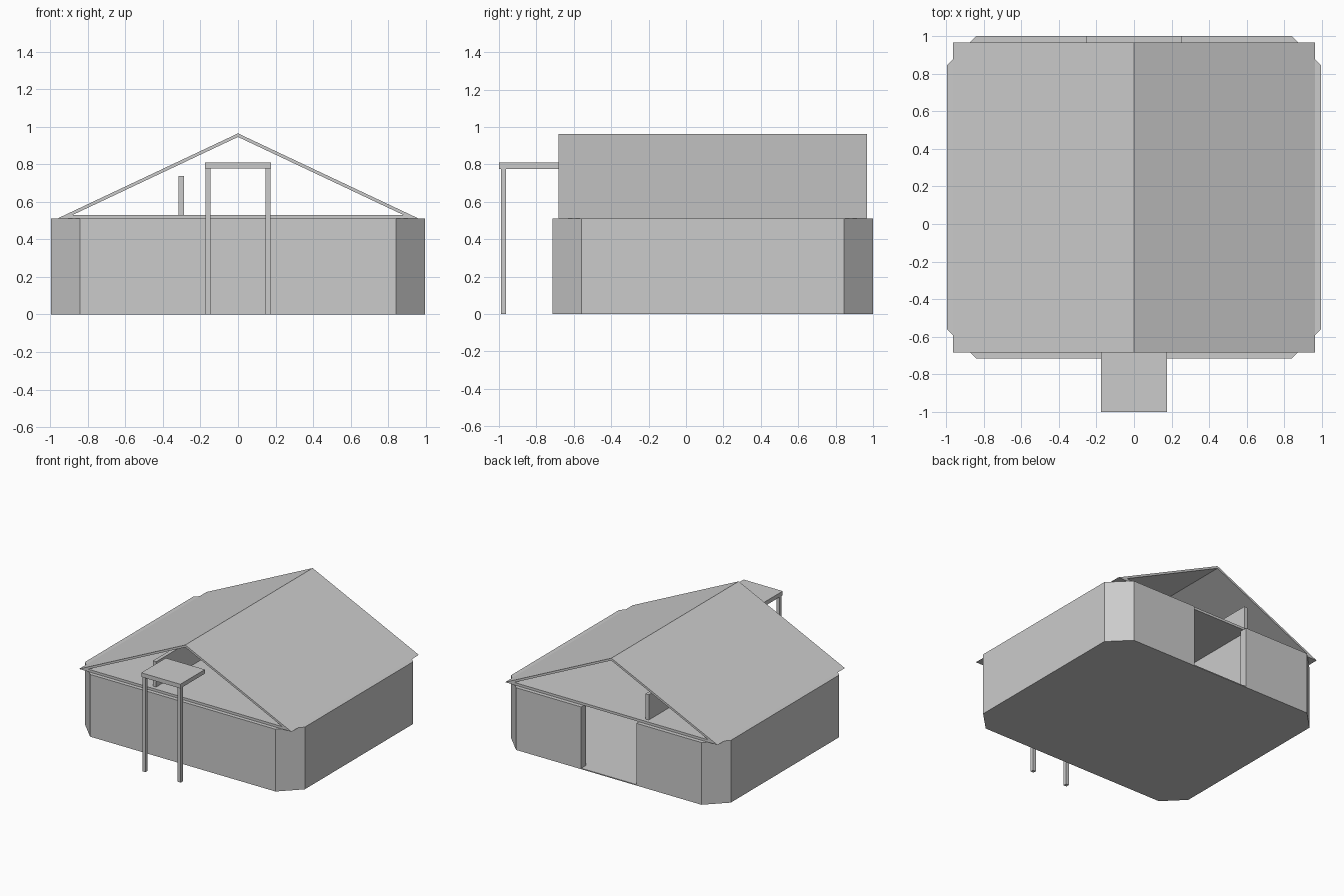
import bpy
import bmesh

cube = bpy.data.objects.get("Cube")
if cube:
    bpy.data.objects.remove(cube, do_unlink=True)

GREY = (0.6, 0.6, 0.6, 1.0)
grey = bpy.data.materials.new("plain_grey")
grey.use_nodes = True
grey.diffuse_color = GREY
grey.node_tree.nodes["Principled BSDF"].inputs["Base Color"].default_value = GREY


def finish(name, bm):
    bmesh.ops.recalc_face_normals(bm, faces=bm.faces)
    mesh = bpy.data.meshes.new(name)
    bm.to_mesh(mesh)
    bm.free()
    mesh.materials.append(grey)
    obj = bpy.data.objects.new(name, mesh)
    bpy.context.collection.objects.link(obj)
    return obj


def prism(name, points, shift):
    """Extrude a closed outline of 3D points along shift."""
    bm = bmesh.new()
    face = bm.faces.new([bm.verts.new(p) for p in points])
    grown = bmesh.ops.extrude_face_region(bm, geom=[face], use_keep_orig=True)
    verts = [v for v in grown["geom"] if isinstance(v, bmesh.types.BMVert)]
    bmesh.ops.translate(bm, verts=verts, vec=shift)
    return finish(name, bm)


def box(name, x, y, z):
    corners = [(x[0], y[0], z[0]), (x[1], y[0], z[0]),
               (x[1], y[1], z[0]), (x[0], y[1], z[0])]
    return prism(name, corners, (0, 0, z[1] - z[0]))


# House plan: rectangle with cut corners and a doorway in the back
WIDE, FRONT, BACK, CUT = 0.997, -0.715, 1.0, 0.156
WALL, DOOR, FLOOR, EAVE = 0.065, 0.25, 0.008, 0.51


def half_plan(inset):
    w, f, b = WIDE - inset, FRONT + inset, BACK - inset
    c = CUT - inset * 0.59
    return [(w - c, f), (w, f + c), (w, b - c), (w - c, b)]


def mirrored(points):
    return [(-x, y) for x, y in reversed(points)]


half = half_plan(0)
prism("floor", [(x, y, 0) for x, y in half + mirrored(half)], (0, 0, FLOOR))

# Walls: one outline running round the outside and back round the inside
outer = half + [(DOOR, BACK)]
inner = half_plan(WALL) + [(DOOR, BACK - WALL)]
ring = mirrored(outer) + outer + inner[::-1] + mirrored(inner)[::-1]
bm = bmesh.new()
path_out = mirrored(outer) + outer
path_in = mirrored(inner) + inner
levels = [[[bm.verts.new((x, y, z)) for x, y in path] for path in (path_out, path_in)]
          for z in (FLOOR, EAVE)]
(low_out, low_in), (top_out, top_in) = levels
for i in range(len(path_out) - 1):
    j = i + 1
    for a, b in ((low_out, top_out), (top_out, top_in), (top_in, low_in), (low_in, low_out)):
        bm.faces.new((a[i], a[j], b[j], b[i]))
for i in (0, -1):
    bm.faces.new((low_out[i], top_out[i], top_in[i], low_in[i]))
finish("walls", bm)

# Open gabled roof with its flat ceiling, a hollow triangle in section
ROOF_FRONT, ROOF_BACK = -0.683, 0.967
outline = [(-0.963, EAVE), (0, 0.964), (0.963, EAVE)]
hollow = [(-0.88, 0.53), (0, 0.945), (0.88, 0.53)]
bm = bmesh.new()
ends = [[[bm.verts.new((x, y, z)) for x, z in tri] for tri in (outline, hollow)]
        for y in (ROOF_FRONT, ROOF_BACK)]
(out_f, in_f), (out_b, in_b) = ends
for i in range(3):
    j = (i + 1) % 3
    for a, b in ((out_f, out_b), (out_b, in_b), (in_b, in_f), (in_f, out_f)):
        bm.faces.new((a[i], a[j], b[j], b[i]))
finish("gable_roof", bm)

# Inner partition rising through the ceiling into the attic
box("partition", (-0.317, -0.287), (FRONT + WALL, BACK - WALL), (FLOOR, 0.737))

# Porch canopy on two posts
box("porch_canopy", (-0.177, 0.177), (-1.0, ROOF_FRONT), (0.776, 0.81))
for side, name in ((-1, "right_porch_post"), (1, "left_porch_post")):
    x = sorted((side * 0.146, side * 0.174))
    box(name, x, (-0.99, -0.962), (0, 0.776))
